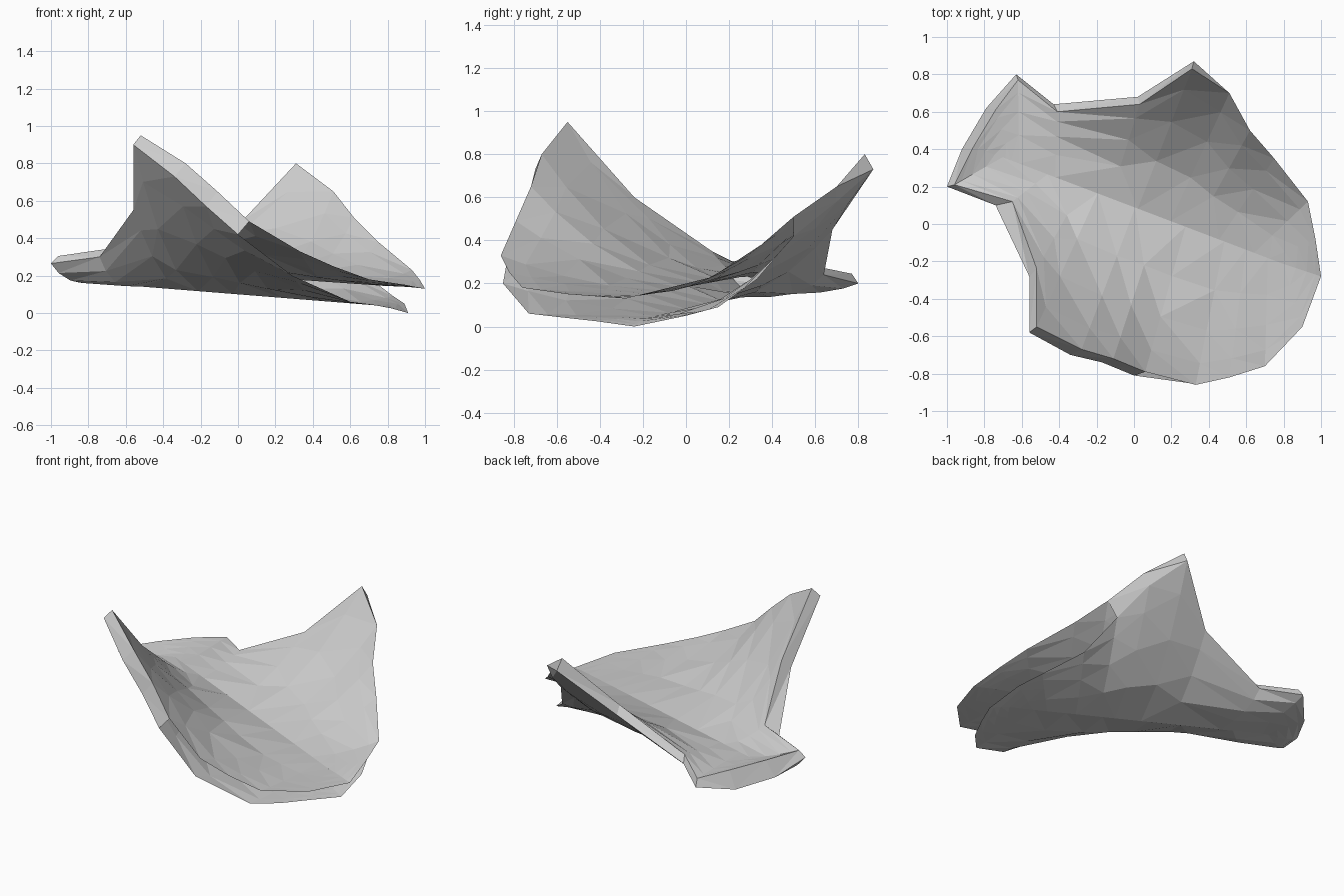
import bpy, bmesh

# Rim stations: upper sheet xyz, lower sheet xyz (running from the left tip round the front)
RIM = [
    (-.96, .21, .305, -1.0, .20, .265),   # left tip
    (-.65, .12, .35, -.74, .10, .30),     # notch
    (-.52, -.24, .60, -.56, -.28, .55),
    (-.52, -.55, .95, -.56, -.58, .90),   # front peak
    (-.28, -.67, .80, -.34, -.70, .73),
    (-.11, -.72, .65, -.17, -.74, .57),
    (.06, -.79, .49, .0, -.81, .42),
    (.33, -.86, .33, .29, -.85, .20),
    (.51, -.82, .25, .60, -.73, .06),
    (.70, -.76, .18, .72, -.60, .045),
    (.90, -.55, .15, .82, -.42, .025),
    (1.0, -.28, .13, .91, -.24, .0),      # right lip
    (.97, -.08, .18, .89, .0, .05),
    (.93, .12, .23, .83, .15, .09),
    (.75, .35, .38, .66, .33, .22),
    (.62, .50, .51, .55, .50, .42),
    (.51, .70, .65, .47, .70, .58),
    (.31, .83, .80, .32, .87, .73),       # back peak
    (.03, .64, .50, .02, .68, .45),
    (-.41, .60, .28, -.43, .64, .24),
    (-.62, .77, .245, -.63, .80, .20),    # back left corner
    (-.74, .61, .27, -.79, .62, .16),
    (-.86, .41, .29, -.92, .40, .19),
]
MOUTH = range(6, 15)                      # open gap between the two sheets
N = len(RIM)


def spine(x, y, base, slope):
    # Valley floor point nearest a rim point, pulled in from the ends
    t = (x - .38 * (y - .09)) / (1 + .38 ** 2) * .8
    return t, .09 - .38 * t, base + slope * t


def sheet(bm, points, base, slope, low_power, down):
    # Saddle sheet: rim ring and inner rings sinking to the valley line
    rings = []
    for s in (1, .85, .62, .34, 0):
        ring = []
        for x, y, z in points:
            sx, sy, sz = spine(x, y, base, slope)
            power = low_power if x < -.4 and z < .4 else 1.8
            ring.append(bm.verts.new((sx + (x - sx) * s, sy + (y - sy) * s,
                                      sz + (z - sz) * s ** power)))
        rings.append(ring)
    for a, b in zip(rings, rings[1:]):
        for i in range(N):
            j = (i + 1) % N
            quad = (a[i], a[j], b[j], b[i])
            bm.faces.new(quad[::-1] if down else quad)
    return rings[0]


bm = bmesh.new()
top = sheet(bm, [p[:3] for p in RIM], .20, -.07, 1.8, False)
bottom = sheet(bm, [p[3:] for p in RIM], .10, -.08, 4, True)

# Narrow edge walls everywhere except the mouth
for i in range(N):
    if i not in MOUTH:
        j = (i + 1) % N
        bm.faces.new((top[i], bottom[i], bottom[j], top[j]))

bmesh.ops.triangulate(bm, faces=bm.faces[:])
mesh = bpy.data.meshes.new("curved_shell")
bm.to_mesh(mesh)
bm.free()
shell = bpy.data.objects.new("curved_shell", mesh)
bpy.context.collection.objects.link(shell)
